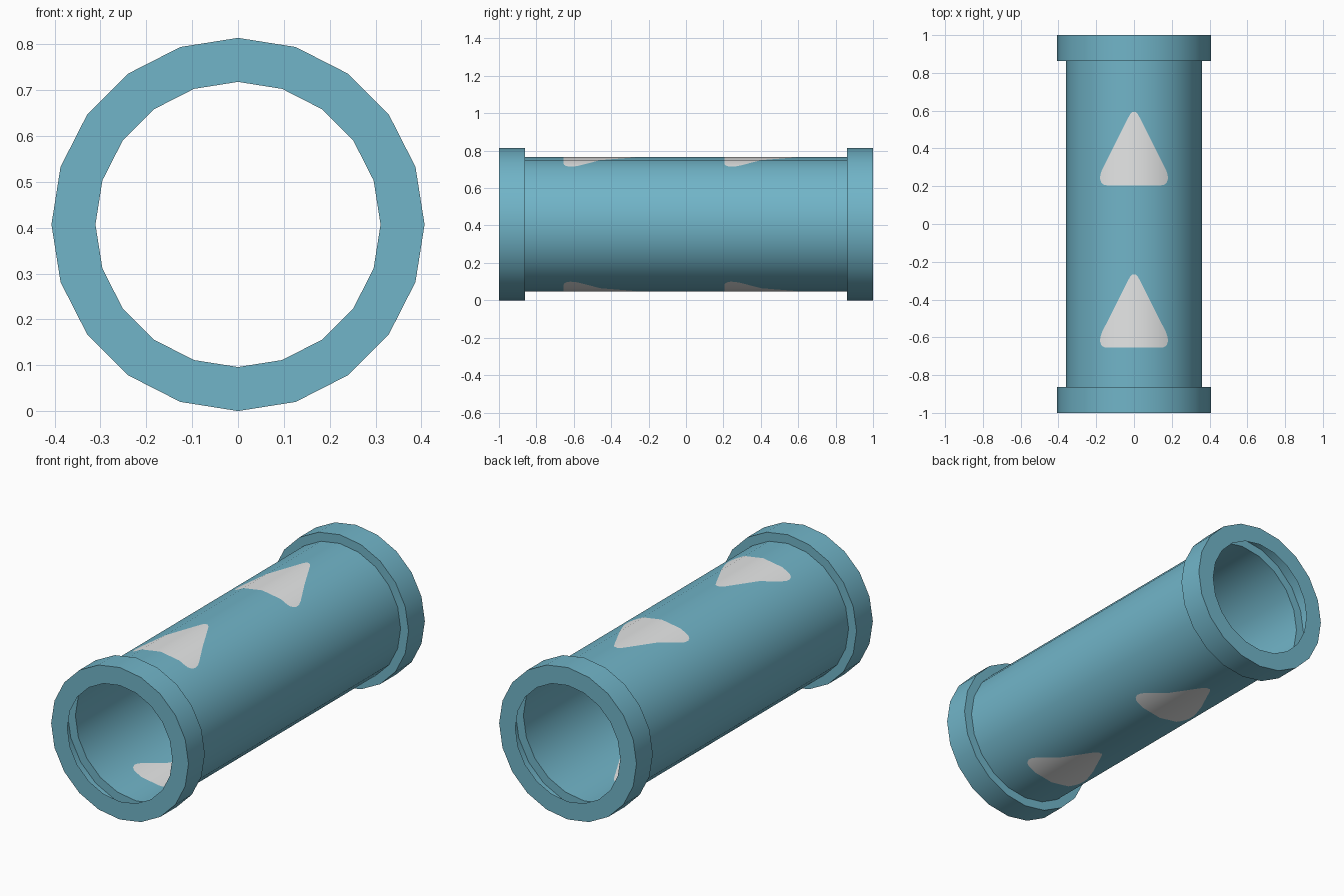
import bpy, bmesh, math
from mathutils import Vector

if "Cube" in bpy.data.objects:
    bpy.data.objects.remove(bpy.data.objects["Cube"])

SIDES = 20
R_OUT, R_TUBE, R_IN = 0.407, 0.36, 0.311
Y_STEP, Y_END = 0.862, 1.0
CZ = R_OUT


def material(name, rgb):
    m = bpy.data.materials.new(name)
    m.diffuse_color = (*rgb, 1.0)
    m.use_nodes = True
    m.node_tree.nodes["Principled BSDF"].inputs["Base Color"].default_value = m.diffuse_color
    return m


teal = material("teal", (0.165, 0.46, 0.58))
pale_grey = material("pale grey", (0.80, 0.81, 0.81))


def lathe(name, profile):
    """Open shell around the y axis from (radius, y) points, vertex at the top."""
    bm = bmesh.new()
    rings = []
    for r, y in profile:
        rings.append([bm.verts.new((r * math.sin(2 * math.pi * i / SIDES), y,
                                    CZ + r * math.cos(2 * math.pi * i / SIDES)))
                      for i in range(SIDES)])
    for a, b in zip(rings, rings[1:]):
        for i in range(SIDES):
            j = (i + 1) % SIDES
            f = bm.faces.new((a[i], b[i], b[j], a[j]))
            f.smooth = True
    return bm


def finish(bm, name, mats):
    me = bpy.data.meshes.new(name)
    bm.to_mesh(me)
    bm.free()
    for m in mats:
        me.materials.append(m)
    ob = bpy.data.objects.new(name, me)
    bpy.context.collection.objects.link(ob)
    return ob


# hollow end collars: back rim, outer wall, front rim
for name, s in (("front_collar", -1), ("back_collar", 1)):
    profile = [(R_TUBE, s * Y_STEP), (R_OUT, s * Y_STEP),
               (R_OUT, s * Y_END), (R_IN, s * Y_END)]
    if s < 0:
        profile.reverse()
    ob = finish(lathe(name, profile), name, [teal])
    bpy.ops.object.select_all(action='DESELECT')
    ob.select_set(True)
    bpy.context.view_layer.objects.active = ob
    bpy.ops.object.shade_smooth_by_angle(angle=math.radians(30))

# thin tube with rounded triangles cut into the top and bottom
bm = lathe("tube", [(R_TUBE, -Y_STEP), (R_TUBE, Y_STEP)])
half = [(0.010, 0.592), (0.021, 0.580), (0.032, 0.560), (0.168, 0.290),
        (0.178, 0.262), (0.180, 0.238), (0.173, 0.219), (0.160, 0.208), (0.145, 0.205)]
outline = half + [(-x, y) for x, y in reversed(half)]      # clockwise from above

for side in (1, -1):
    for dy in (0.0, -0.86):
        pts = [Vector((x, y + dy, 0)) for x, y in outline]
        mid = sum(pts, Vector()) / len(pts)
        inside = [f for f in bm.faces if f.material_index == 0
                  and (f.calc_center_median().z - CZ) * side > 0]
        for p, q in zip(pts, pts[1:] + pts[:1]):
            d = q - p
            n = Vector((-d.y, d.x, 0)).normalized()
            if n.dot(mid - p) > 0:
                n = -n
            geom = set(inside)
            for f in inside:
                geom.update(f.edges)
                geom.update(f.verts)
            res = bmesh.ops.bisect_plane(bm, geom=list(geom), dist=1e-6,
                                         plane_co=p, plane_no=n)
            faces = set(g for g in res["geom"] if isinstance(g, bmesh.types.BMFace))
            faces.update(f for f in inside if f.is_valid)
            inside = [f for f in faces if n.dot(f.calc_center_median() - p) < 0]
        for f in inside:
            f.material_index = 1

bmesh.ops.triangulate(bm, faces=bm.faces[:])
for f in bm.faces:
    f.smooth = True
tube = finish(bm, "tube", [teal, pale_grey])

# keep the round shading even across the cuts
tube.data.normals_split_custom_set_from_vertices(
    [Vector((v.co.x, 0, v.co.z - CZ)).normalized() for v in tube.data.vertices])
